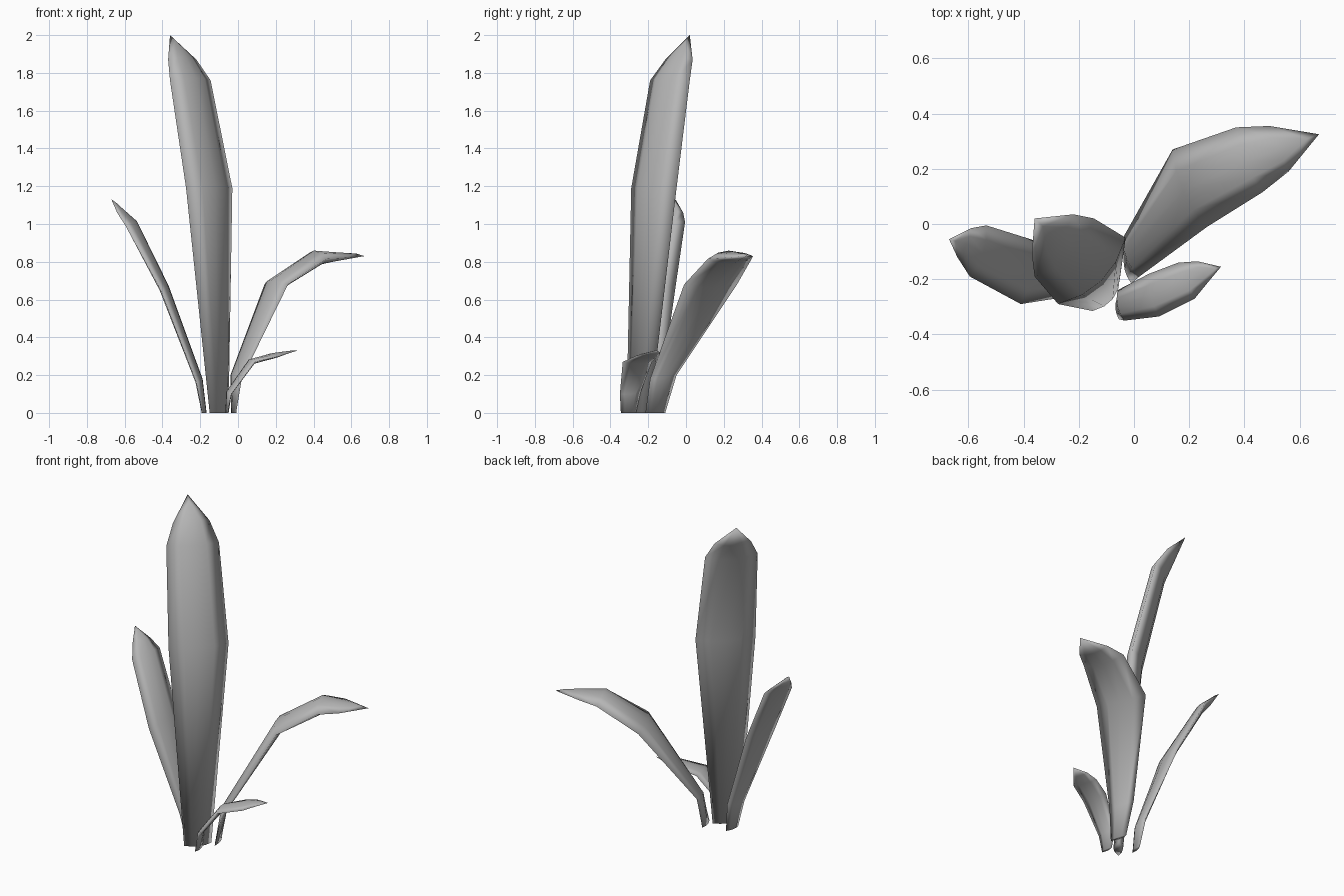
import bpy, bmesh
from mathutils import Vector

cube = bpy.data.objects.get("Cube")
if cube:
    bpy.data.objects.remove(cube, do_unlink=True)

# Single leaf material
grey = bpy.data.materials.new("leaf grey")
grey.use_nodes = True
colour = (0.47, 0.47, 0.47, 1)
grey.diffuse_color = colour
grey.node_tree.nodes["Principled BSDF"].inputs["Base Color"].default_value = colour

U = (-1, -0.5, 0, 0.5, 1)   # positions across the blade
BACK = -0.8                 # back bulge relative to the front bulge


def leaf(name, stations, tip):
    """Lens-shaped blade lofted through (edge, opposite edge, bulge) stations to a tip."""
    tip = Vector(tip)
    edges = [(Vector(a), Vector(b), d) for a, b, d in stations]
    mids = [(a + b) / 2 for a, b, _ in edges] + [tip]
    bm = bmesh.new()
    rings = []
    for i, (a, b, d) in enumerate(edges):
        along = mids[i + 1] - mids[max(i - 1, 0)]
        normal = (a - b).cross(along).normalized()
        if i == 0:
            normal = Vector((normal.x, normal.y, 0)).normalized()

        def point(u, depth):
            return bm.verts.new(mids[i] + (a - b) / 2 * u + normal * depth * (1 - u * u))

        front = [point(u, d) for u in U]
        back = [point(u, d * BACK) for u in reversed(U[1:-1])]
        rings.append(front + back)
    n = len(rings[0])
    # Sides between stations and closed base
    for r, s in zip(rings, rings[1:]):
        for k in range(n):
            bm.faces.new((r[k], r[(k + 1) % n], s[(k + 1) % n], s[k]))
    bm.faces.new(list(reversed(rings[0])))
    # Front stops just short of the back's tip, leaving a narrow bevel
    last, m = rings[-1], len(U) - 1
    back_tip = bm.verts.new(tip)
    front_tip = bm.verts.new(tip.lerp(mids[-2], 0.3) + normal * edges[-1][2] * 0.6)
    for k in range(n):
        bm.faces.new((last[k], last[(k + 1) % n], front_tip if k < m else back_tip))
    bm.faces.new((last[0], front_tip, back_tip))
    bm.faces.new((last[m], back_tip, front_tip))
    bmesh.ops.recalc_face_normals(bm, faces=bm.faces)
    for face in bm.faces:
        face.smooth = True
    mesh = bpy.data.meshes.new(name)
    bm.to_mesh(mesh)
    bm.free()
    mesh.materials.append(grey)
    bpy.context.collection.objects.link(bpy.data.objects.new(name, mesh))


# Tall upright leaf
leaf("tall_leaf", [
    ((-0.05, -0.19, 0), (-0.15, -0.315, 0), 0.03),
    ((-0.03, -0.05, 1.19), (-0.275, -0.29, 1.19), 0.05),
    ((-0.145, 0.02, 1.76), (-0.36, -0.19, 1.76), 0.045),
    ((-0.22, 0.035, 1.87), (-0.37, -0.11, 1.87), 0.03),
], (-0.36, 0.02, 2.0))

# Medium leaf leaning to the right side
leaf("right_leaf", [
    ((-0.17, -0.15, 0), (-0.19, -0.24, 0), 0.012),
    ((-0.195, -0.125, 0.18), (-0.22, -0.26, 0.16), 0.02),
    ((-0.375, -0.055, 0.67), (-0.41, -0.29, 0.65), 0.025),
    ((-0.535, -0.005, 1.01), (-0.595, -0.19, 0.99), 0.025),
    ((-0.59, -0.015, 1.06), (-0.64, -0.12, 1.06), 0.015),
], (-0.67, -0.055, 1.13))

# Broad arching leaf on the left side
leaf("arching_leaf", [
    ((-0.01, -0.215, 0), (-0.035, -0.11, 0), 0.012),
    ((0.02, -0.19, 0.18), (-0.04, -0.05, 0.2), 0.02),
    ((0.265, -0.01, 0.68), (0.14, 0.27, 0.68), 0.035),
    ((0.465, 0.115, 0.815), (0.37, 0.35, 0.82), 0.045),
    ((0.56, 0.19, 0.82), (0.49, 0.355, 0.83), 0.025),
], (0.67, 0.325, 0.83))

# Small low leaf at the front
leaf("small_leaf", [
    ((-0.055, -0.345, 0), (-0.06, -0.265, 0), 0.01),
    ((-0.035, -0.35, 0.1), (-0.06, -0.24, 0.11), 0.014),
    ((0.09, -0.335, 0.27), (0.055, -0.18, 0.27), 0.018),
    ((0.22, -0.27, 0.30), (0.16, -0.14, 0.305), 0.015),
    ((0.265, -0.215, 0.315), (0.23, -0.135, 0.32), 0.008),
], (0.315, -0.155, 0.33))
